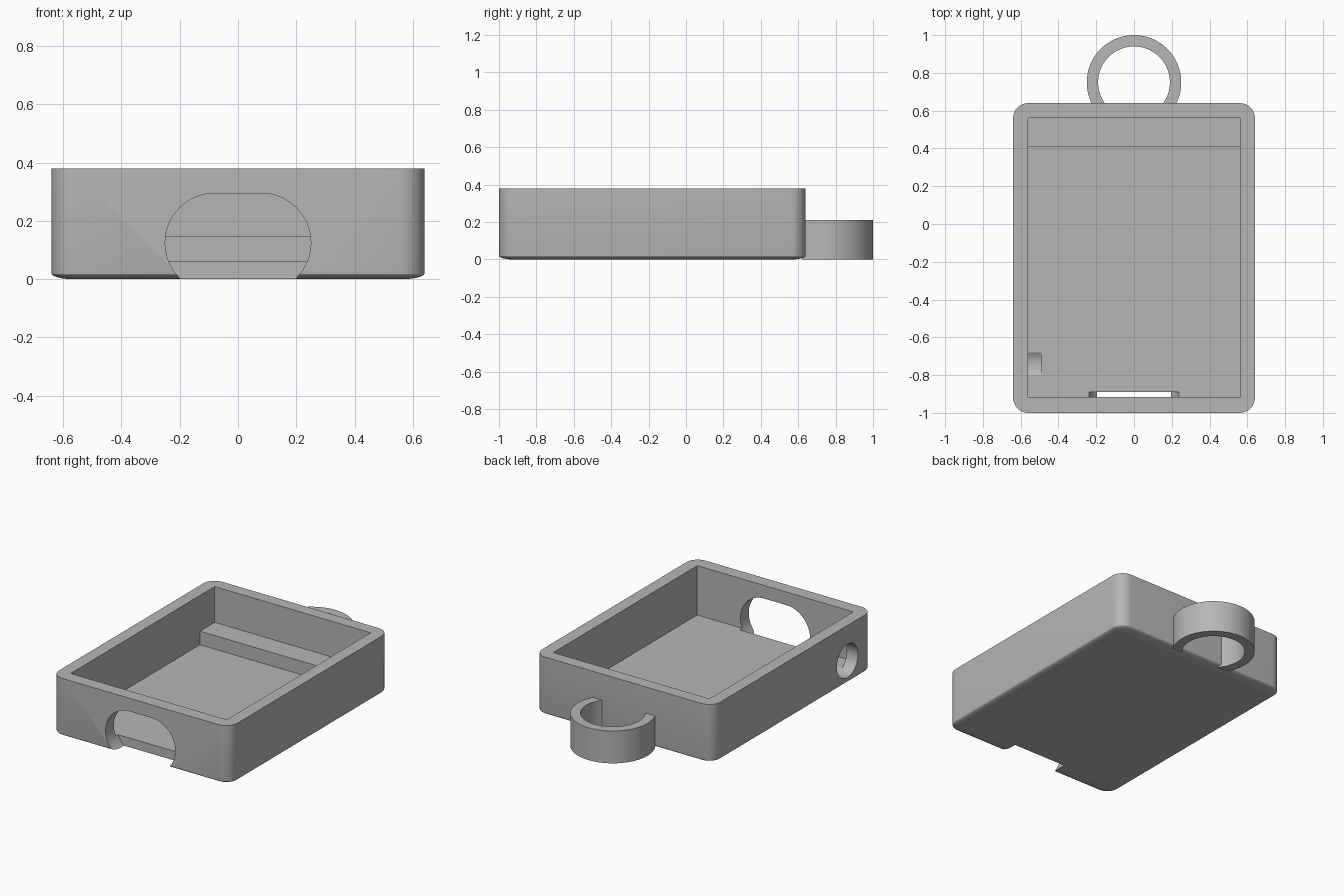
import bpy, bmesh
from math import pi, sin, cos, sqrt
from mathutils import Vector

old = bpy.data.objects.get("Cube")
if old:
    bpy.data.objects.remove(old)

grey = bpy.data.materials.new("plain grey")
grey.use_nodes = True
colour = (0.47, 0.47, 0.47, 1)
grey.diffuse_color = colour
grey.node_tree.nodes["Principled BSDF"].inputs["Base Color"].default_value = colour


def loft(name, rings):
    """Skin a stack of equal-length rings and cap both ends."""
    bm = bmesh.new()
    rows = [[bm.verts.new(p) for p in ring] for ring in rings]
    n = len(rows[0])
    for low, high in zip(rows, rows[1:]):
        for i in range(n):
            j = (i + 1) % n
            bm.faces.new((low[i], low[j], high[j], high[i]))
    bm.faces.new(rows[0][::-1])
    bm.faces.new(rows[-1])
    bmesh.ops.recalc_face_normals(bm, faces=bm.faces)
    mesh = bpy.data.meshes.new(name)
    bm.to_mesh(mesh)
    bm.free()
    mesh.materials.append(grey)
    obj = bpy.data.objects.new(name, mesh)
    bpy.context.collection.objects.link(obj)
    return obj


def prism(name, profile, axis, start, end):
    """Extrude a 2D profile along x, y or z."""
    def place(p, d):
        v = list(p)
        v.insert("xyz".index(axis), d)
        return Vector(v)
    return loft(name, [[place(p, d) for p in profile] for d in (start, end)])


def arc(cx, cy, r, a0, a1, steps):
    return [(cx + r * cos(a0 + (a1 - a0) * i / steps),
             cy + r * sin(a0 + (a1 - a0) * i / steps)) for i in range(steps + 1)]


def rounded_rect(hx, hy, r):
    pts = []
    for k, (sx, sy) in enumerate([(1, 1), (-1, 1), (-1, -1), (1, -1)]):
        pts += arc(sx * (hx - r), sy * (hy - r), r, k * pi / 2, (k + 1) * pi / 2, 10)
    return pts


def cut(target, cutter):
    mod = target.modifiers.new("cut", "BOOLEAN")
    mod.operation = "DIFFERENCE"
    mod.solver = "EXACT"
    mod.object = cutter
    select(target)
    bpy.ops.object.modifier_apply(modifier=mod.name)
    bpy.data.objects.remove(cutter)


def select(obj):
    bpy.ops.object.select_all(action="DESELECT")
    obj.select_set(True)
    bpy.context.view_layer.objects.active = obj


# Case: rounded corners, with a shallow elliptical rounding under the base
half_x, half_y, mid_y, height = 0.64, 0.82, -0.18, 0.38
corner, base_rise, steps = 0.08, 0.02, 16
rings = []
for i in range(steps + 1):
    t = pi / 2 * (1 - i / steps)
    inset = min(corner * (1 - cos(t)), corner - 0.001)
    z = base_rise * (1 - sin(t))
    rings.append([(x, y + mid_y, z) for x, y in
                  rounded_rect(half_x - inset, half_y - inset, corner - inset)])
rings.append([(x, y, height) for x, y, z in rings[-1]])
case = loft("case", rings)

# Cavity with a raised shelf along the back wall
cut(case, prism("cavity_cutter",
                [(-0.915, 0.06), (0.41, 0.06), (0.41, 0.148), (0.56, 0.148),
                 (0.56, 0.5), (-0.915, 0.5)], "x", -0.56, 0.56))

# Wide round-ended opening through the front wall
slot = arc(0.08, 0.125, 0.17, -pi / 2, pi / 2, 32)
slot += arc(-0.08, 0.125, 0.17, pi / 2, 3 * pi / 2, 32)
cut(case, prism("front_opening_cutter", slot, "y", -1.1, -0.89))

# Round hole through the right wall, grooving the floor
cut(case, prism("side_hole_cutter", arc(-0.74, 0.15, 0.108, 0, 2 * pi, 48)[:-1],
                "x", -0.75, -0.49))

# Open hanging ring, ending inside the back wall
ring_y, ring_end, outer, inner = 0.75, 0.62, 0.25, 0.19


def ring_edge(r):
    drop = ring_end - ring_y
    x = sqrt(r * r - drop * drop)
    a = Vector((1, 0)).angle(Vector((x, drop)))
    return arc(0, ring_y, r, -a, pi + a, 64)


ring = prism("hanging_ring", ring_edge(outer) + ring_edge(inner)[::-1], "z", 0, 0.21)

for obj in (case, ring):
    select(obj)
    bpy.ops.object.shade_smooth_by_angle(angle=pi / 6)
